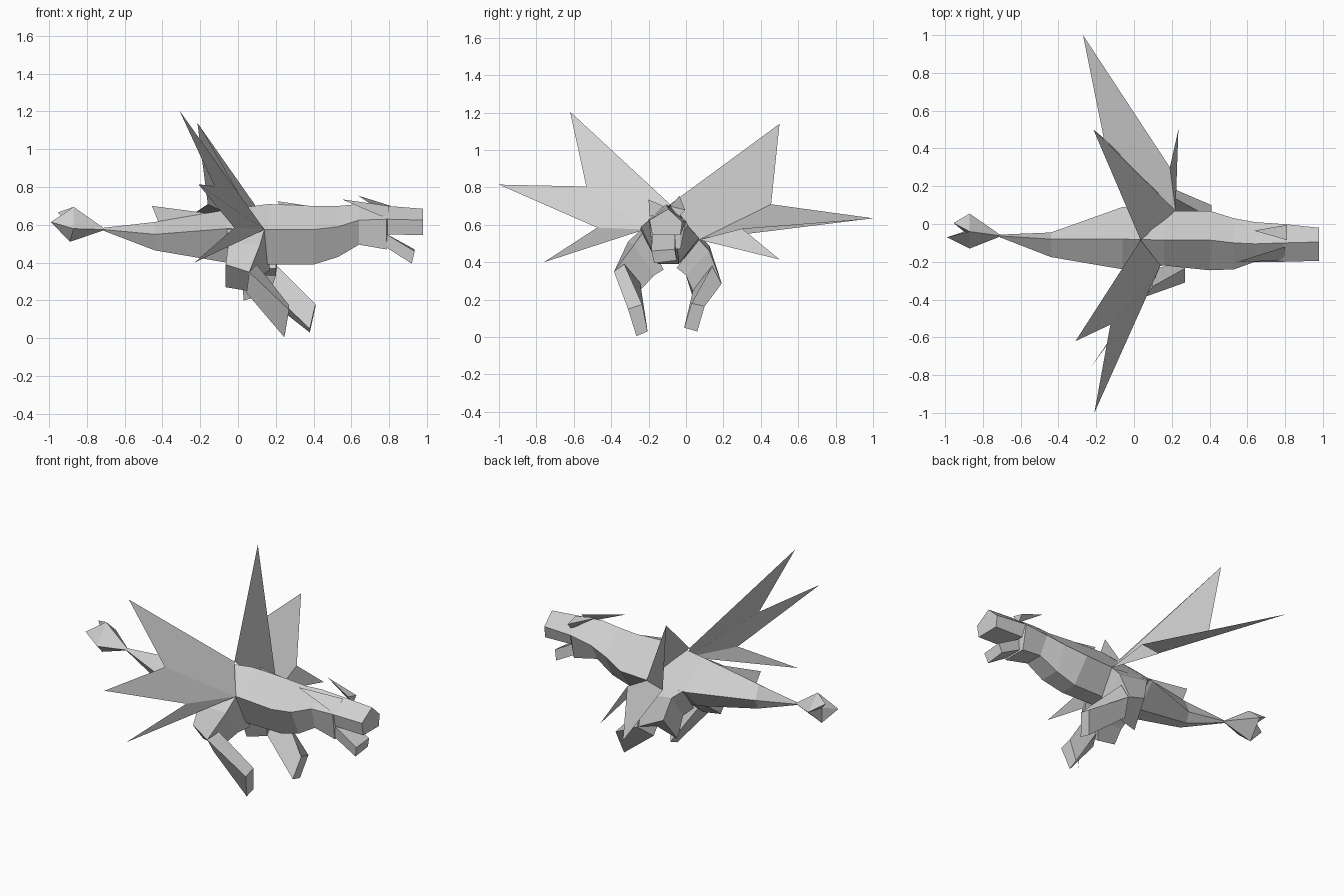
import bpy
import bmesh

grey = bpy.data.materials.new("stone_grey")
grey.diffuse_color = (0.63, 0.63, 0.63, 1)


def make(name, verts, faces, closed=True):
    mesh = bpy.data.meshes.new(name)
    mesh.from_pydata(verts, [], faces)
    if closed:
        bm = bmesh.new()
        bm.from_mesh(mesh)
        bmesh.ops.recalc_face_normals(bm, faces=bm.faces)
        bm.to_mesh(mesh)
        bm.free()
    mesh.materials.append(grey)
    obj = bpy.data.objects.new(name, mesh)
    bpy.context.collection.objects.link(obj)
    return obj


def loft(name, rings):
    """Skin a row of equal-sized rings and cap both ends."""
    n = len(rings[0])
    verts = [p for ring in rings for p in ring]
    faces = [(r * n + i, r * n + (i + 1) % n, (r + 1) * n + (i + 1) % n, (r + 1) * n + i)
             for r in range(len(rings) - 1) for i in range(n)]
    faces += [tuple(range(n)), tuple(range((len(rings) - 1) * n, len(rings) * n))]
    return make(name, verts, faces)


def wing(name, points):
    """Three-pointed sheet; points run lower root, upper root, tip, notch, tip, notch, tip."""
    return make(name, points, [(0, 1, 2, 3), (0, 3, 4, 5), (0, 5, 6)], False)


def fin(name, points):
    return make(name, points, [(0, 1, 2)], False)


def cone(name, tip, base):
    n = len(base)
    return make(name, [tip] + base,
                [(0, i + 1, (i + 1) % n + 1) for i in range(n)] + [tuple(range(1, n + 1))])


# Body from tail to snout: x, then y,z of ridge, near side, near belly, far belly, far side
sections = [
    (-.71, -.063, .585, -.070, .575, -.066, .568, -.060, .568, -.056, .575),
    (-.44, -.08, .615, -.175, .55, -.125, .465, -.07, .47, -.045, .53),
    (-.06, -.08, .68, -.24, .58, -.145, .40, -.03, .40, .09, .53),
    (.16, -.085, .71, -.22, .575, -.145, .39, -.04, .39, .07, .52),
    (.40, -.085, .70, -.245, .575, -.15, .39, -.04, .39, .07, .53),
    (.53, -.10, .70, -.24, .59, -.165, .43, -.04, .43, .03, .57),
    (.64, -.105, .71, -.20, .625, -.165, .495, -.05, .495, .01, .60),
    (.785, -.10, .70, -.20, .63, -.18, .47, -.03, .47, 0, .62),
    (.79, -.10, .70, -.20, .63, -.18, .55, -.03, .55, 0, .62),
    (.98, -.095, .685, -.195, .625, -.18, .545, -.03, .545, -.02, .615),
]
loft("body", [[(s[0], s[i], s[i + 1]) for i in range(1, 11, 2)] for s in sections])

# Lower jaw
loft("lower_jaw", [
    [(.77, -.18, .56), (.77, -.06, .56), (.77, -.06, .49), (.77, -.18, .49)],
    [(.935, -.185, .46), (.935, -.06, .47), (.92, -.05, .41), (.92, -.17, .395)]])

# Swept-back horns
cone("horn_near", (.55, -.20, .735), [(.80, -.12, .70), (.76, -.195, .645), (.80, -.17, .65)])
cone("horn_far", (.635, -.035, .755), [(.81, -.085, .70), (.81, -.005, .68), (.81, -.04, .64)])

# Back fins
fin("shoulder_fin", [(.21, -.085, .725), (.22, -.085, .70), (.41, -.085, .695)])
fin("tail_fin", [(-.455, -.08, .70), (-.42, -.08, .61), (-.15, -.08, .66)])

# Diamond tail blade with a forked rear edge
top, far, low, near = (-.87, -.04, .695), (-.87, .055, .61), (-.89, -.05, .51), (-.87, -.13, .58)
make("tail_blade", [top, far, low, near, (-.70, -.063, .575), (-.90, -.04, .61),
                    (-.99, -.07, .615), (-.955, .005, .665)],
     [(0, 1, 4), (1, 2, 4), (2, 3, 4), (3, 0, 4), (1, 2, 5),
      (3, 2, 6), (2, 5, 6), (3, 0, 6), (0, 5, 6),
      (0, 1, 7), (1, 5, 7), (5, 0, 7)])

# Wings
wing("wing_near", [(.14, -.22, .575), (.035, -.085, .71), (-.31, -.62, 1.205),
                   (-.125, -.533, .805), (-.21, -1.0, .815), (-.02, -.475, .585),
                   (-.23, -.76, .40)])
wing("wing_far", [(.22, .07, .52), (.035, -.085, .71), (-.215, .50, 1.14),
                  (-.16, .455, .71), (-.27, 1.0, .635), (.19, .30, .58),
                  (.235, .50, .415)])

# Legs: thigh swings outward, shin slopes forward and down
loft("thigh_near", [
    [(-.06, -.235, .58), (.14, -.22, .575), (.17, -.12, .36), (-.05, -.12, .36)],
    [(-.05, -.31, .51), (.115, -.28, .49), (.12, -.17, .33), (-.05, -.17, .33)],
    [(-.065, -.345, .39), (.06, -.385, .35), (.055, -.245, .25), (-.065, -.245, .27)]])
loft("shin_near", [
    [(.06, -.385, .35), (.10, -.33, .39), (.07, -.245, .29), (.045, -.30, .24)],
    [(.27, -.31, .15), (.27, -.235, .175), (.25, -.205, .03), (.245, -.265, .005)]])
loft("thigh_far", [
    [(-.04, .085, .53), (.22, .07, .52), (.20, -.05, .37), (-.02, -.05, .37)],
    [(.01, .125, .49), (.21, .125, .46), (.20, 0, .33), (.02, 0, .33)],
    [(.05, .15, .35), (.19, .19, .29), (.17, .04, .24), (.03, .04, .20)]])
loft("shin_far", [
    [(.20, .19, .285), (.21, .14, .38), (.16, .04, .26), (.15, .10, .21)],
    [(.41, .10, .165), (.41, .03, .18), (.38, -.01, .05), (.38, .06, .03)]])
